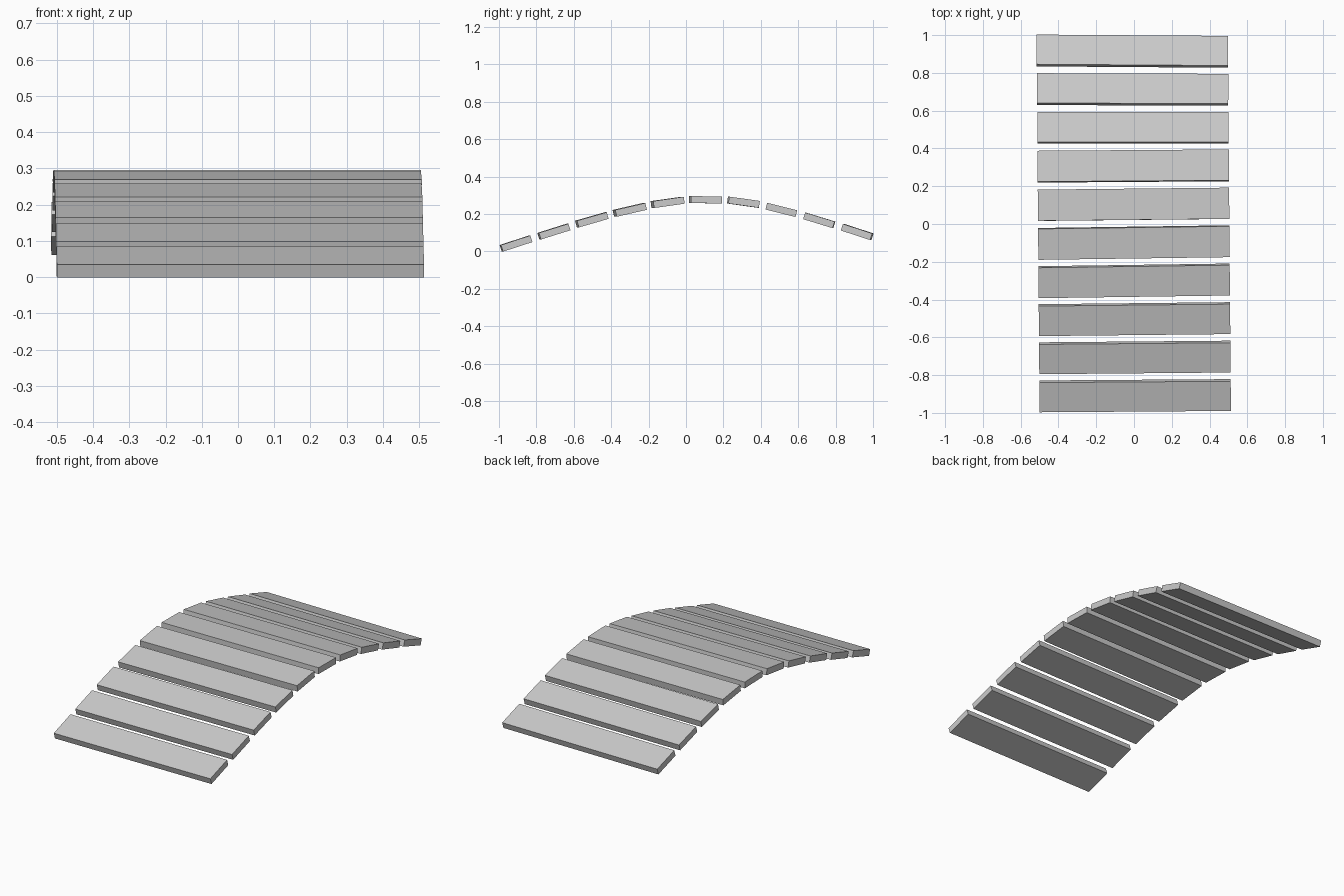
import bpy
import bmesh
from math import radians
from mathutils import Matrix, Vector

default_cube = bpy.data.objects.get("Cube")
if default_cube:
    bpy.data.objects.remove(default_cube, do_unlink=True)

# Single plain grey
grey = bpy.data.materials.new("plain_grey")
grey.use_nodes = True
colour = (0.6, 0.6, 0.6, 1)
grey.diffuse_color = colour
grey.node_tree.nodes["Principled BSDF"].inputs["Base Color"].default_value = colour

plank_size = Vector((1.013, 0.165, 0.037))
first_y, last_y = -0.909, 0.915
first_x, last_x = 0.006, -0.009

# Height, pitch and yaw (degrees) of each plank along the arch, front to back
heights = [0.042, 0.106, 0.169, 0.222, 0.262, 0.276, 0.263, 0.222, 0.166, 0.104]
pitches = [18, 17.5, 16, 13, 8, -1, -8, -14, -17, -18]
yaws = [0.4, 0.5, 0.6, 0.8, 0.8, 0.6, 0.4, 0, -0.2, -0.4]


def add_plank(name, centre, pitch, yaw):
    turn = Matrix.Rotation(radians(yaw), 4, "Z") @ Matrix.Rotation(radians(pitch), 4, "X")
    mesh = bpy.data.meshes.new(name)
    bm = bmesh.new()
    bmesh.ops.create_cube(bm, size=1)
    bmesh.ops.scale(bm, vec=plank_size, verts=bm.verts)
    bm.to_mesh(mesh)
    bm.free()
    mesh.materials.append(grey)
    plank = bpy.data.objects.new(name, mesh)
    plank.matrix_world = Matrix.Translation(centre) @ turn
    bpy.context.collection.objects.link(plank)


# Arched row of separate planks
for i, (z, pitch, yaw) in enumerate(zip(heights, pitches, yaws)):
    t = i / (len(heights) - 1)
    x = first_x + (last_x - first_x) * t
    y = first_y + (last_y - first_y) * t
    add_plank(f"bridge_plank_{i + 1}", Vector((x, y, z)), pitch, yaw)
